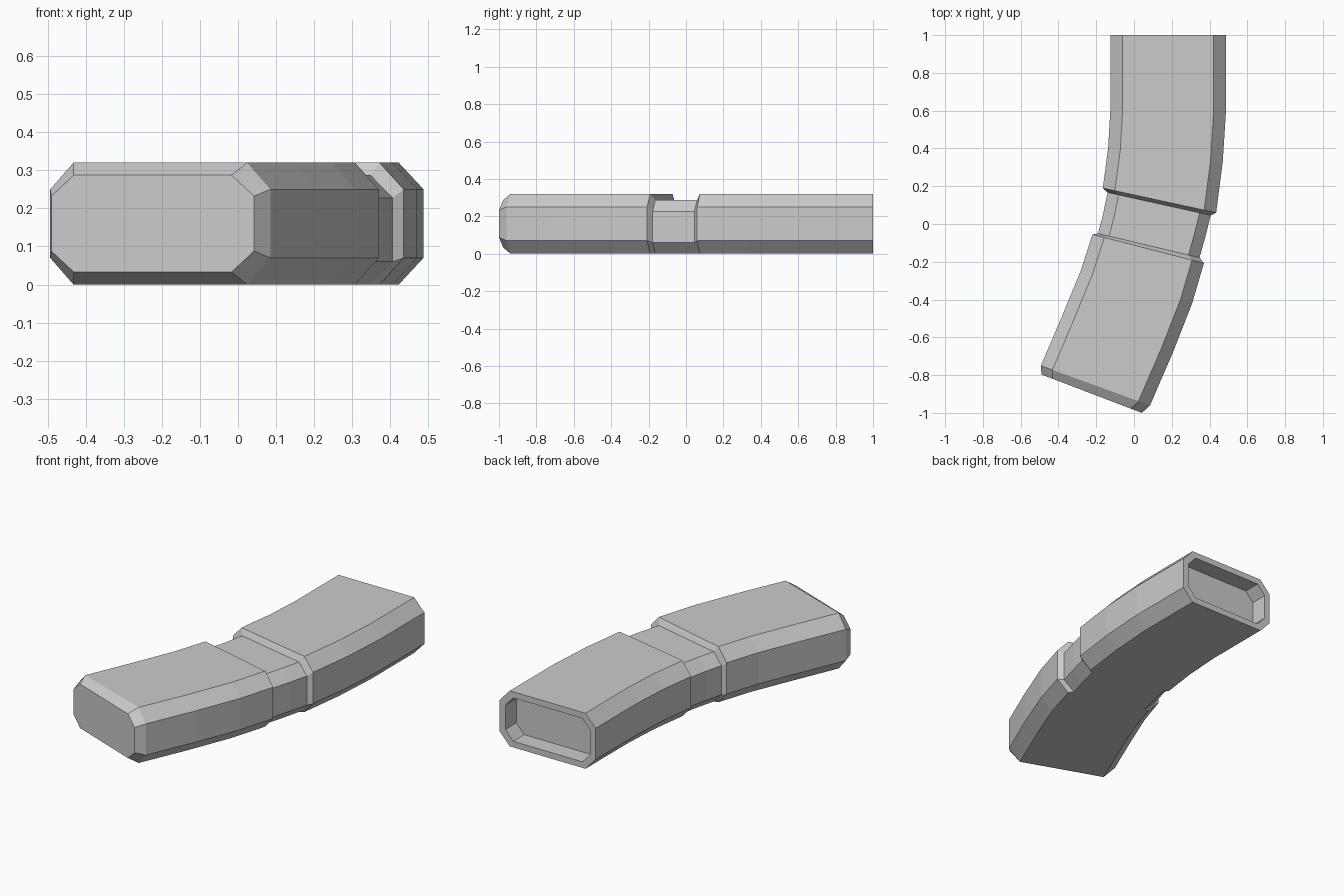
import bpy, bmesh
from mathutils import Vector

if "Cube" in bpy.data.objects:
    bpy.data.objects.remove(bpy.data.objects["Cube"])


def section(bm, left, right, z0=0.0, z1=0.32, cx=0.065, cz=0.07):
    """Chamfered-rectangle ring spanning from the left to the right point."""
    l, r = Vector((*left, 0)), Vector((*right, 0))
    u = (r - l).normalized() * cx
    outline = [(l, z0 + cz), (l + u, z0), (r - u, z0), (r, z0 + cz),
               (r, z1 - cz), (r - u, z1), (l + u, z1), (l, z1 - cz)]
    return [bm.verts.new((p.x, p.y, z)) for p, z in outline]


def loft(name, stations):
    bm = bmesh.new()
    rings = [section(bm, *s) for s in stations]
    for a, b in zip(rings, rings[1:]):
        for i in range(8):
            j = (i + 1) % 8
            bm.faces.new((a[i], a[j], b[j], b[i]))
    bm.faces.new(rings[0])
    bm.faces.new(rings[-1])
    bmesh.ops.recalc_face_normals(bm, faces=bm.faces[:])
    mesh = bpy.data.meshes.new(name)
    bm.to_mesh(mesh)
    bm.free()
    obj = bpy.data.objects.new(name, mesh)
    bpy.context.collection.objects.link(obj)
    return obj


# Shallow recess in the open end
recess_shape = (0.035, 0.285, 0.05, 0.055)
recess = [((-0.09, 0.90), (0.45, 0.90), *recess_shape),
          ((-0.09, 1.00), (0.45, 1.00), *recess_shape)]

# Upper length of the casing
upper = [((-0.125, 1.00), (0.487, 1.00)),
         ((-0.125, 0.61), (0.487, 0.60)),
         ((-0.137, 0.40), (0.470, 0.33)),
         ((-0.165, 0.19), (0.435, 0.06))]

# Slimmer waist, lower on top and flush underneath
waist_shape = (0.0, 0.287, 0.06, 0.06)
waist = [((-0.140, 0.167), (0.406, 0.046), *waist_shape),
         ((-0.163, 0.055), (0.378, -0.068), *waist_shape),
         ((-0.190, -0.050), (0.347, -0.178), *waist_shape)]

# Lower length of the casing
lower = [((-0.220, -0.055), (0.370, -0.208)),
         ((-0.283, -0.25), (0.308, -0.42)),
         ((-0.382, -0.49), (0.206, -0.68)),
         ((-0.493, -0.75), (0.085, -0.960))]

# Bevelled closed end
end_cap = [((-0.490, -0.797), (0.042, -1.00), 0.033, 0.287, 0.063, 0.055)]

loft("curved_casing", recess + upper + waist + lower + end_cap)
